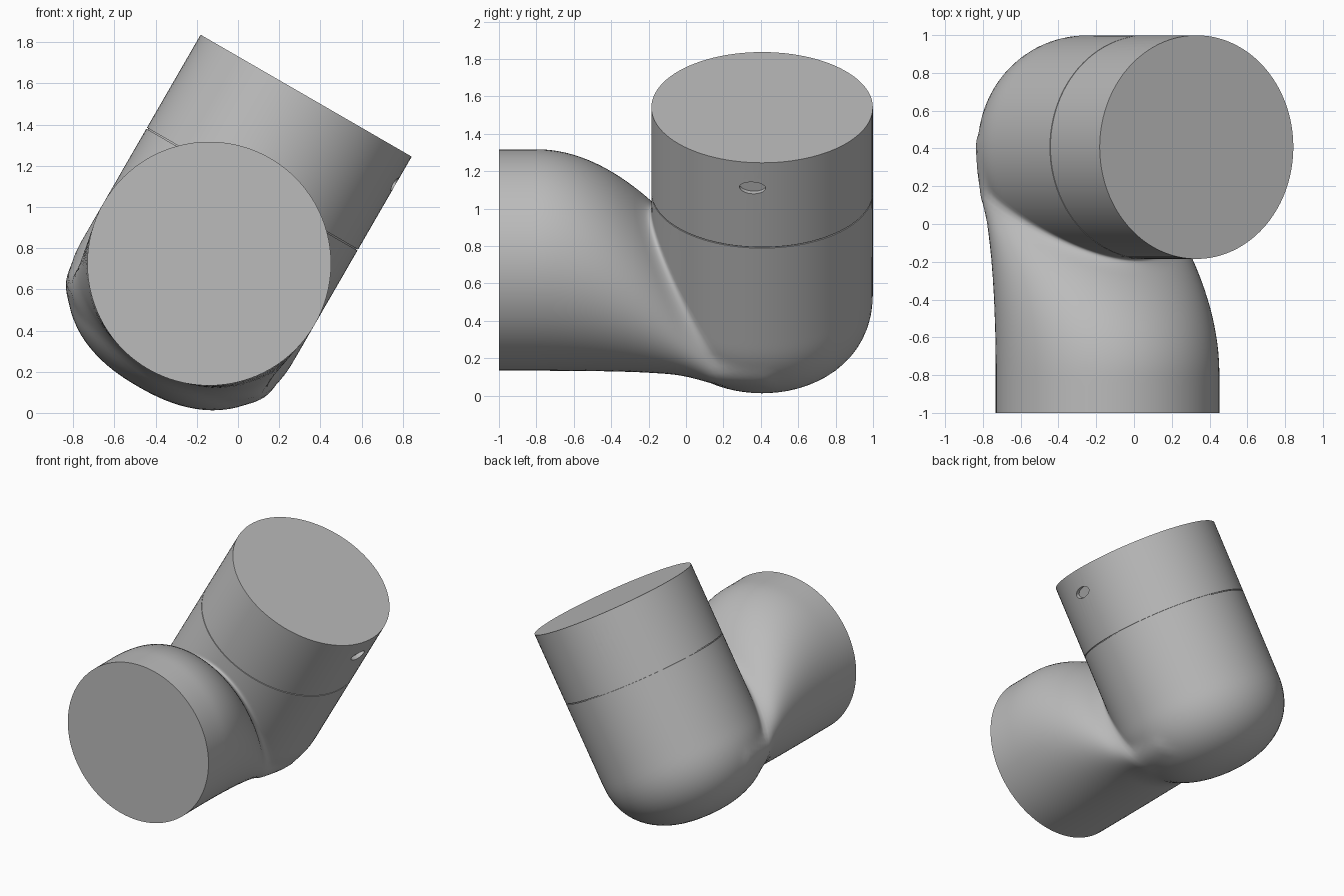
import bpy, bmesh, math
from mathutils import Matrix, Vector

cube = bpy.data.objects.get("Cube")
if cube:
    bpy.data.objects.remove(cube)

R = 0.592            # tube radius
AXIS_Y = 0.407       # where the upper tube axis sits along y
SEAM, TOP = 0.415, 0.942
FRAME = Matrix.Translation((-0.14, 0, 0.725)) @ Matrix.Rotation(math.radians(30), 4, 'Y')

grey = bpy.data.materials.new("satin_grey")
grey.use_nodes = True
grey.diffuse_color = (0.5, 0.5, 0.5, 1)
grey.node_tree.nodes["Principled BSDF"].inputs["Base Color"].default_value = (0.5, 0.5, 0.5, 1)


def add_object(name, bm):
    bmesh.ops.recalc_face_normals(bm, faces=bm.faces)
    mesh = bpy.data.meshes.new(name)
    bm.to_mesh(mesh)
    bm.free()
    mesh.materials.append(grey)
    obj = bpy.data.objects.new(name, mesh)
    bpy.context.collection.objects.link(obj)
    obj.matrix_world = FRAME
    return obj


def activate(obj):
    bpy.ops.object.select_all(action='DESELECT')
    obj.select_set(True)
    bpy.context.view_layer.objects.active = obj


def smooth(obj, degrees=35):
    activate(obj)
    bpy.ops.object.shade_smooth_by_angle(angle=math.radians(degrees))


def skin(rings):
    """Closed solid through equal rings of points."""
    bm = bmesh.new()
    loops = [[bm.verts.new(p) for p in ring] for ring in rings]
    n = len(loops[0])
    for a, b in zip(loops, loops[1:]):
        for i in range(n):
            j = (i + 1) % n
            bm.faces.new((a[i], a[j], b[j], b[i]))
    bm.faces.new(loops[0])
    bm.faces.new(loops[-1])
    return bm


# Elbow surface: a domed upright tube blended with a tapering front tube
def taper(y):
    return min(max(y + 0.8, 0), 0.95) ** 2


def upright(p):
    rad = math.hypot(p.x, p.y - AXIS_Y)
    drop = max(-0.2 - p.z, 0) / 0.49
    return (((rad / R) ** 2.3 + drop ** 2.3) ** (1 / 2.3) - 1) * R


def front_tube(p):
    t = taper(p.y)
    across = p.x / (R - 0.07 * t)
    up = (p.z + 0.44 * t) / (R - 0.46 * t)
    return max((math.hypot(across, up) - 1) * R, p.y - AXIS_Y)


def field(p, blend=0.09):
    a, b = upright(p), front_tube(p)
    h = max(blend - abs(a - b), 0) / blend
    return min(a, b) - h * h * blend / 4


def section(centre, side, out, count=96):
    """Ring of surface points found by walking outward from the centre."""
    ring = []
    for i in range(count):
        ang = math.tau * i / count
        ray = side * math.cos(ang) + out * math.sin(ang)
        far = 0.04
        while far < 1.2 and field(centre + ray * far) < 0:
            far += 0.03
        near = far - 0.03
        for _ in range(14):
            mid = (near + far) / 2
            if field(centre + ray * mid) < 0:
                near = mid
            else:
                far = mid
        ring.append(centre + ray * far)
    return ring


PIVOT = Vector((0, -0.28, SEAM))
SIDE = Vector((1, 0, 0))
rings = []
for i in range(20):
    y = -1 + (1 + PIVOT.y) * i / 20
    rings.append(section(Vector((0, y, -0.44 * taper(y))), SIDE, Vector((0, 0, -1))))
for i in range(49):
    phi = math.pi / 2 * i / 48
    out = Vector((0, math.sin(phi), -math.cos(phi)))
    reach = 0.54 + 0.147 * i / 48 + 0.17 * math.sin(2 * phi)
    rings.append(section(PIVOT + out * reach, SIDE, out))
smooth(add_object("elbow_housing", skin(rings)), 50)


# Upper sleeve with a thin groove at the seam
def circle(radius, height, count=96):
    return [(radius * math.cos(math.tau * i / count),
             AXIS_Y + radius * math.sin(math.tau * i / count), height)
            for i in range(count)]


sleeve = add_object("upper_sleeve", skin([
    circle(R - 0.008, SEAM - 0.01), circle(R - 0.008, SEAM + 0.006),
    circle(R, SEAM + 0.006), circle(R, TOP)]))

# Two shallow oval screw recesses in the sleeve
for degrees in (-5, 115):
    bm = bmesh.new()
    bmesh.ops.create_cone(bm, cap_ends=True, segments=32, radius1=1, radius2=1, depth=1)
    bm.transform(Matrix.Translation((0, AXIS_Y, 0.785))
                 @ Matrix.Rotation(math.radians(degrees), 4, 'Z')
                 @ Matrix.Translation((R, 0, 0))
                 @ Matrix.Rotation(math.pi / 2, 4, 'Y')
                 @ Matrix.Diagonal((0.036, 0.07, 0.06, 1)))
    cutter = add_object("recess_cutter", bm)
    cutter.hide_render = True
    cut = sleeve.modifiers.new("recess", 'BOOLEAN')
    cut.object = cutter
    cut.operation = 'DIFFERENCE'
    cut.solver = 'EXACT'
    activate(sleeve)
    bpy.ops.object.modifier_apply(modifier=cut.name)
    bpy.data.objects.remove(cutter)
smooth(sleeve)
